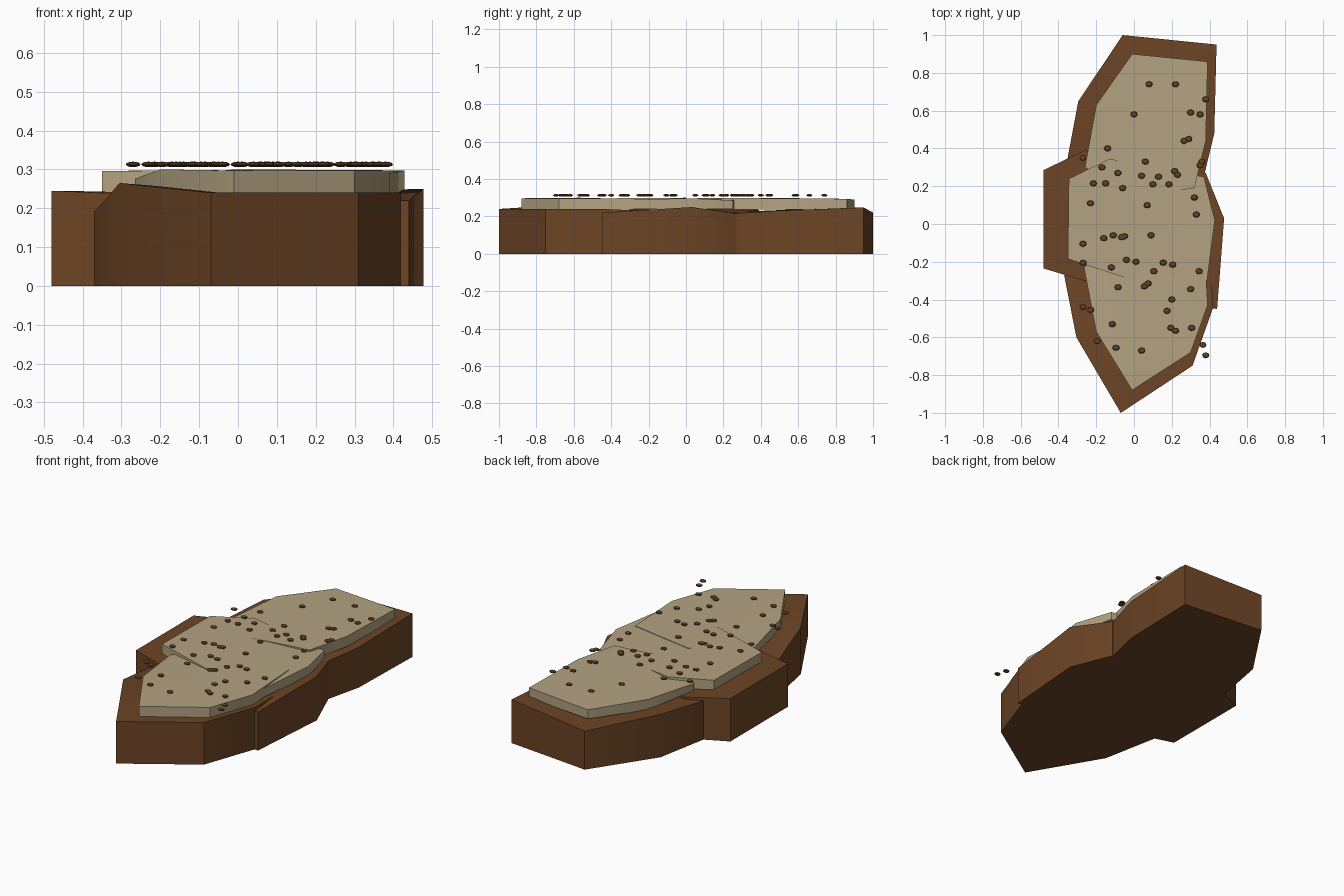
import bpy, bmesh, math
from mathutils import Matrix


def material(name, rgb):
    m = bpy.data.materials.new(name)
    m.diffuse_color = (*rgb, 1)
    return m


SOIL = material("soil brown", (0.15, 0.058, 0.018))
SAND = material("pale sand", (0.45, 0.365, 0.22))
PEBBLE = material("pebble brown", (0.13, 0.05, 0.018))


def finish(bm, name, mat):
    bmesh.ops.recalc_face_normals(bm, faces=bm.faces)
    mesh = bpy.data.meshes.new(name)
    bm.to_mesh(mesh)
    bm.free()
    mesh.materials.append(mat)
    ob = bpy.data.objects.new(name, mesh)
    bpy.context.collection.objects.link(ob)
    bpy.ops.object.select_all(action='DESELECT')
    ob.select_set(True)
    bpy.context.view_layer.objects.active = ob
    bpy.ops.object.shade_smooth_by_angle(angle=math.radians(30))
    return ob


def slab(name, outline, bottom, centre_z, mat):
    """Straight-sided slab with a gently uneven top fanned from its centre."""
    bm = bmesh.new()
    n = len(outline)
    top = [bm.verts.new(p) for p in outline]
    low = [bm.verts.new((x, y, bottom)) for x, y, z in outline]
    cx = sum(p[0] for p in outline) / n
    cy = sum(p[1] for p in outline) / n
    mid = bm.verts.new((cx, cy, centre_z))
    bm.faces.new(low)
    for i in range(n):
        j = (i + 1) % n
        bm.faces.new((low[i], low[j], top[j], top[i]))
        bm.faces.new((top[i], top[j], mid))
    return finish(bm, name, mat)


# Soil blocks
slab("front_soil", [(-.07, -1, .24), (.31, -.75, .24), (.42, -.44, .24), (.40, -.12, .225),
                    (0, 0, .22), (-.37, -.27, .19), (-.305, -.60, .265)], 0, .235, SOIL)
slab("middle_soil", [(-.48, -.235, .245), (0, -.38, .225), (.44, -.45, .22), (.477, .03, .25),
                     (.38, .27, .215), (-.26, .39, .235), (-.48, .285, .245)], 0, .238, SOIL)
slab("back_soil", [(-.355, .33, .22), (0, .05, .215), (.37, .25, .215), (.425, .48, .23),
                   (.437, .95, .248), (-.06, 1, .22), (-.295, .65, .245)], 0, .235, SOIL)

# Sand slabs lying on the soil
slab("front_sand", [(-.01, -.88, .297), (.30, -.68, .297), (.39, -.43, .297), (.37, -.07, .298),
                    (-.01, 0, .300), (-.265, -.23, .276), (-.20, -.57, .300)], .238, .296, SAND)
slab("middle_sand", [(-.35, -.185, .296), (0, -.30, .298), (.38, -.355, .288), (.428, .02, .297),
                     (.37, .25, .286), (-.13, .345, .298), (-.345, .24, .296)], .24, .297, SAND)
slab("back_sand", [(-.26, .30, .278), (-.02, .14, .297), (.32, .19, .298), (.38, .44, .297),
                   (.39, .86, .294), (-.01, .90, .290), (-.20, .63, .297)], .238, .298, SAND)

# Scattered pebbles, each a flattened ball hovering over the sand
BACK = [(.08, .74), (.22, .74), (.38, .66), (0, .58), (.30, .59), (.35, .58), (.29, .45),
        (.265, .44), (-.14, .40), (-.27, .35), (.06, .33), (.35, .31), (.36, .33), (-.17, .30),
        (-.085, .27), (.04, .255), (.13, .25), (.215, .28), (.23, .26), (-.215, .215),
        (-.15, .215), (-.06, .19), (.10, .21), (.185, .21)]
MIDDLE = [(-.23, .11), (.07, .10), (.32, .14), (.33, .05), (-.27, -.105), (-.16, -.075),
          (-.11, -.06), (-.065, -.07), (-.05, -.065), (.09, -.06), (-.27, -.205), (-.12, -.23),
          (-.04, -.19), (.01, -.2), (.155, -.205), (.205, -.215), (.105, -.25), (.345, -.25)]
FRONT = [(-.085, -.335), (.055, -.33), (.075, -.315), (.30, -.345), (.20, -.4), (-.27, -.44),
         (-.23, -.455), (.175, -.46), (-.115, -.53), (.195, -.55), (.22, -.565), (.305, -.55),
         (-.195, -.62), (-.095, -.655), (.04, -.67), (.365, -.64), (.38, -.695)]
for name, spots in (("back", BACK), ("middle", MIDDLE), ("front", FRONT)):
    bm = bmesh.new()
    for x, y in spots:
        place = Matrix.Translation((x, y, .313)) @ Matrix.Diagonal((.019, .016, .007, 1))
        bmesh.ops.create_uvsphere(bm, u_segments=8, v_segments=6, radius=1, matrix=place)
    finish(bm, name + "_pebbles", PEBBLE)
